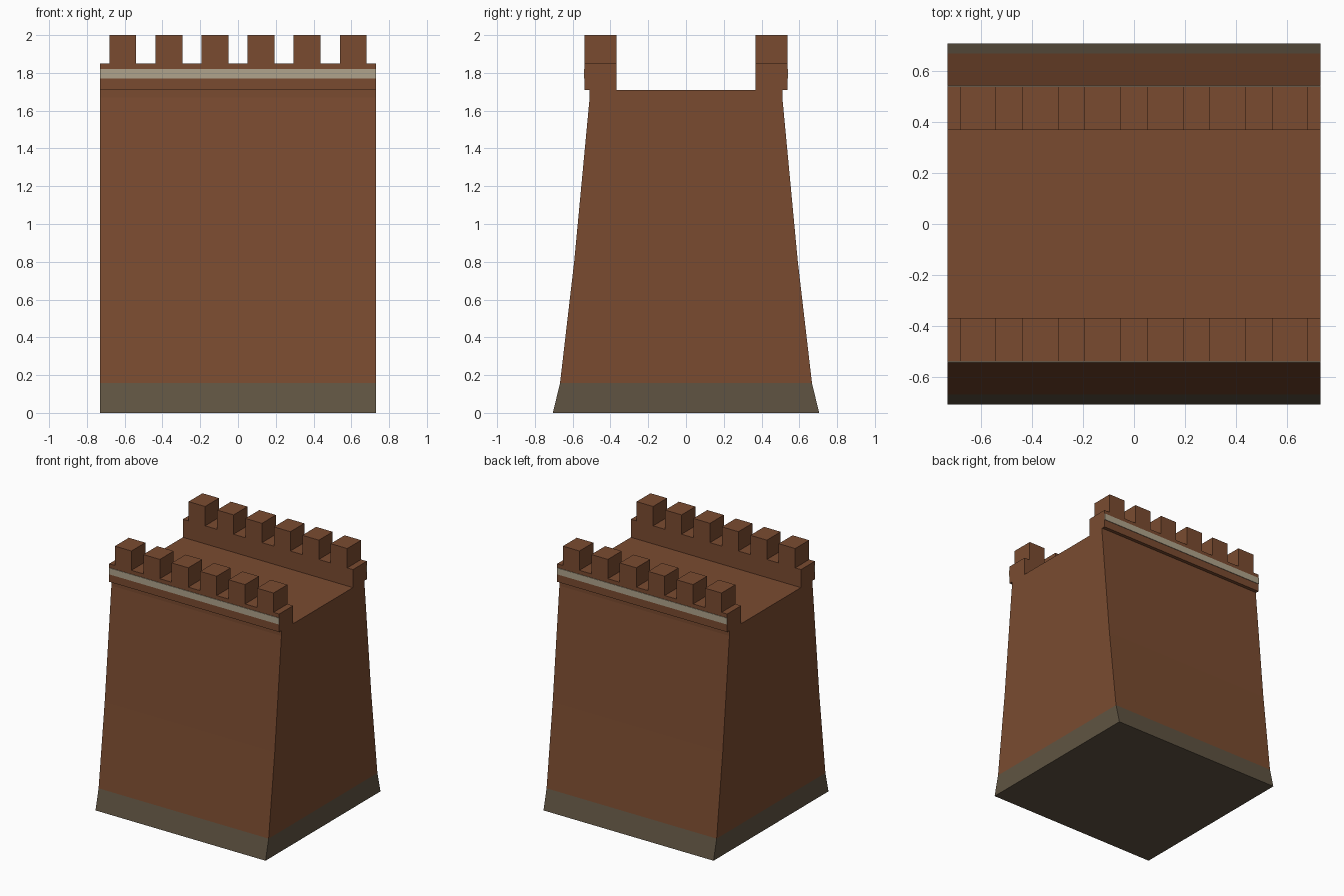
import bpy, bmesh

if "Cube" in bpy.data.objects:
    bpy.data.objects.remove(bpy.data.objects["Cube"])


def material(name, rgb):
    # sRGB 0-255 to linear
    lin = [((c / 255 + 0.055) / 1.055) ** 2.4 for c in rgb]
    m = bpy.data.materials.new(name)
    m.diffuse_color = (*lin, 1)
    m.use_nodes = True
    m.node_tree.nodes["Principled BSDF"].inputs["Base Color"].default_value = m.diffuse_color
    return m


BRICK = material("red brown brick", (122, 75, 48))
STONE = material("dark grey stone", (96, 84, 66))
TRIM = material("pale stone trim", (176, 164, 140))
HALF = 0.73  # half length of the wall section


def add_object(name, bm, mat):
    bmesh.ops.recalc_face_normals(bm, faces=bm.faces)
    mesh = bpy.data.meshes.new(name)
    bm.to_mesh(mesh)
    bm.free()
    mesh.materials.append(mat)
    bpy.context.collection.objects.link(bpy.data.objects.new(name, mesh))


def extrude_profile(name, right_side, mat):
    # mirror the (y, z) half profile and extrude it along x
    pts = right_side + [(-y, z) for y, z in reversed(right_side)]
    bm = bmesh.new()
    face = bm.faces.new([bm.verts.new((-HALF, y, z)) for y, z in pts])
    ext = bmesh.ops.extrude_face_region(bm, geom=[face])
    for v in ext["geom"]:
        if isinstance(v, bmesh.types.BMVert):
            v.co.x = HALF
    add_object(name, bm, mat)


def box(name, x0, x1, y0, y1, z0, z1, mat):
    bm = bmesh.new()
    bmesh.ops.create_cube(bm, size=1)
    for v in bm.verts:
        v.co.x = x1 if v.co.x > 0 else x0
        v.co.y = y1 if v.co.y > 0 else y0
        v.co.z = z1 if v.co.z > 0 else z0
    add_object(name, bm, mat)


# Battered footing and tapering wall body
extrude_profile("footing", [(0.705, 0), (0.667, 0.157)], STONE)
extrude_profile("wall_body", [(0.667, 0.157), (0.592, 0.8), (0.51, 1.67), (0.51, 1.71)], BRICK)

# Parapets with trim band and battlements, front and back
for side, s in (("front", -1), ("back", 1)):
    y0, y1 = sorted((s * 0.367, s * 0.537))
    box(side + "_parapet", -HALF, HALF, y0, y1, 1.71, 1.85, BRICK)
    b0, b1 = sorted((s * 0.53, s * 0.541))
    box(side + "_trim_band", -HALF, HALF, b0, b1, 1.77, 1.82, TRIM)
    for i in range(6):
        x = (i - 2.5) * 0.244
        box(f"{side}_merlon_{i + 1}", x - 0.071, x + 0.071, y0, y1, 1.85, 2.0, BRICK)
